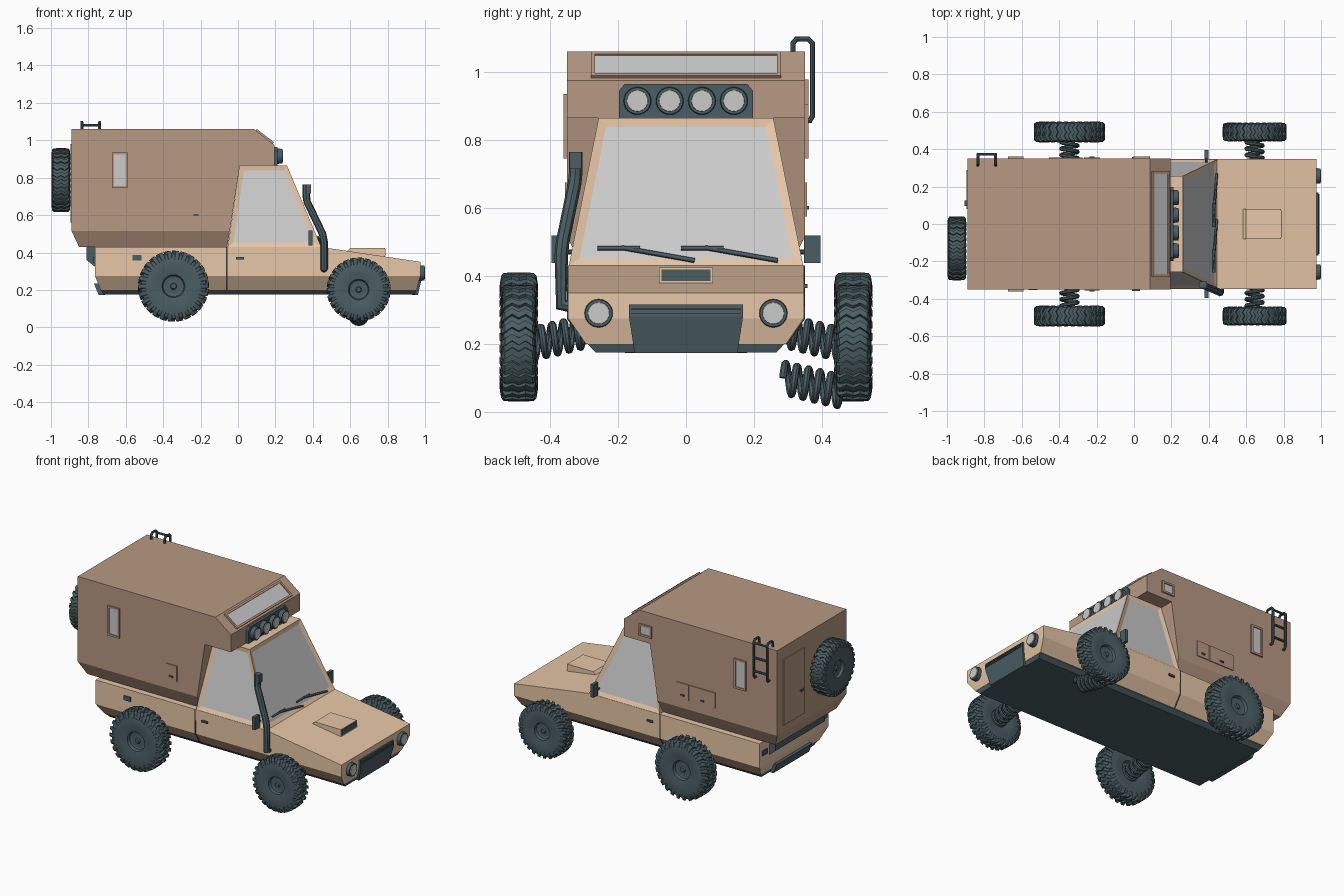
import bpy, bmesh, math
from mathutils import Vector, Matrix

if "Cube" in bpy.data.objects:
    bpy.data.objects.remove(bpy.data.objects["Cube"])


def mat(name, rgb):
    m = bpy.data.materials.new(name)
    m.diffuse_color = (*rgb, 1)
    m.use_nodes = True
    m.node_tree.nodes["Principled BSDF"].inputs["Base Color"].default_value = m.diffuse_color
    return m


TAN = mat("tan_paint", (0.80, 0.57, 0.39))
BROWN = mat("brown_paint", (0.48, 0.32, 0.23))
DARK = mat("dark_plastic", (0.07, 0.11, 0.125))
GLASS = mat("glass", (0.54, 0.54, 0.54))


def finish(name, bm, *mats, smooth=False):
    bmesh.ops.recalc_face_normals(bm, faces=bm.faces)
    me = bpy.data.meshes.new(name)
    bm.to_mesh(me)
    bm.free()
    for m in mats:
        me.materials.append(m)
    ob = bpy.data.objects.new(name, me)
    bpy.context.collection.objects.link(ob)
    if smooth:
        bpy.ops.object.select_all(action='DESELECT')
        ob.select_set(True)
        bpy.context.view_layer.objects.active = ob
        bpy.ops.object.shade_smooth_by_angle(angle=math.radians(35))
    return ob


def prism(name, pts, axis, a, b, m, crease=None, low=1.0):
    """Extrude a profile along x or y; below the crease height the sides taper to low."""
    bm = bmesh.new()
    place = (lambda p, d: (p[0], d, p[1])) if axis == 'y' else (lambda p, d: (d, p[0], p[1]))
    A = [bm.verts.new(place(p, a)) for p in pts]
    B = [bm.verts.new(place(p, b)) for p in pts]
    bm.faces.new(A)
    bm.faces.new(B)
    for i in range(len(pts)):
        j = (i + 1) % len(pts)
        bm.faces.new((A[i], A[j], B[j], B[i]))
    if crease:
        bmesh.ops.bisect_plane(bm, geom=bm.verts[:] + bm.edges[:] + bm.faces[:], dist=1e-5,
                               plane_co=(0, 0, crease), plane_no=(0, 0, 1))
        for v in bm.verts:
            if v.co.z < crease - 0.01:
                v.co.y *= low
    return finish(name, bm, m)


def plate(name, c, u, v, w, h, t, m):
    """Thin slab centred at c, spanned by u and v, standing out along u x v."""
    u, v = Vector(u).normalized(), Vector(v).normalized()
    R = Matrix((u, v, u.cross(v))).transposed().to_4x4()
    bm = bmesh.new()
    bmesh.ops.create_cube(bm, size=1, matrix=Matrix.Translation(c) @ R @ Matrix.Diagonal((w, h, 2 * t, 1)))
    return finish(name, bm, m)


def window(name, c, u, v, w, h, f=0.012):
    u, v, c = Vector(u), Vector(v), Vector(c)
    plate(name + "_glass", c, u, v, w - f, h - f, 0.004, GLASS)
    for s in (-1, 1):
        plate(name + "_frame_side", c + u * s * (w - f) / 2, u, v, f, h, 0.01, BROWN)
        plate(name + "_frame_rail", c + v * s * (h - f) / 2, u, v, w, f, 0.01, BROWN)


def tube(name, pts, r, m=DARK, res=2, smooth=True):
    cu = bpy.data.curves.new(name, 'CURVE')
    cu.dimensions = '3D'
    cu.bevel_depth, cu.bevel_resolution, cu.use_fill_caps = r, res, True
    sp = cu.splines.new('POLY')
    sp.points.add(len(pts) - 1)
    for p, q in zip(sp.points, pts):
        p.co = (*q, 1)
    tmp = bpy.data.objects.new(name + "_path", cu)
    bpy.context.collection.objects.link(tmp)
    me = bpy.data.meshes.new_from_object(tmp.evaluated_get(bpy.context.evaluated_depsgraph_get()))
    bpy.data.objects.remove(tmp)
    bm = bmesh.new()
    bm.from_mesh(me)
    bpy.data.meshes.remove(me)
    for f in bm.faces:
        f.material_index = 0
    return finish(name, bm, m, smooth=smooth)


def disc(name, x, y, z, r, d, m):
    bm = bmesh.new()
    M = Matrix.Translation((x, y, z)) @ Matrix.Rotation(math.pi / 2, 4, 'Y')
    bmesh.ops.create_cone(bm, cap_ends=True, segments=24, radius1=r, radius2=r * 0.93, depth=d, matrix=M)
    return finish(name, bm, m, smooth=True)


def lamp(name, x, y, z, r):
    disc(name + "_housing", x, y, z, r, 0.04, DARK)
    disc(name + "_lens", x + 0.017, y, z, r * 0.78, 0.014, GLASS)


X, Y, Z = Vector((1, 0, 0)), Vector((0, 1, 0)), Vector((0, 0, 1))

# Lower body, chassis and camper box
prism("lower_body", [(-.735, .2), (-.765, .275), (-.765, .43), (.44, .43), (.975, .35), (.975, .275), (.955, .2)],
      'y', -.347, .347, TAN, .275, .85)
prism("chassis", [(-.72, .175), (-.735, .205), (.955, .205), (.945, .175)], 'y', -.29, .29, DARK, .2, .92)
prism("camper_box", [(-.85, .43), (-.89, .515), (-.89, 1.06), (.085, 1.06), (.195, .975), (.195, .865),
                     (.01, .865), (-.057, .43)], 'y', -.35, .35, BROWN, .515, .88)

# Cabin with inset windscreen and side windows
bm = bmesh.new()
lo = [bm.verts.new(p) for p in [(-.055, -.345, .43), (.445, -.345, .43), (.445, .345, .43), (-.055, .345, .43)]]
hi = [bm.verts.new(p) for p in [(.01, -.257, .865), (.262, -.257, .865), (.262, .257, .865), (.01, .257, .865)]]
bm.faces.new(lo)
bm.faces.new(hi)
sides = [bm.faces.new((lo[i], lo[(i + 1) % 4], hi[(i + 1) % 4], hi[i])) for i in range(4)]
bmesh.ops.recalc_face_normals(bm, faces=bm.faces)
bmesh.ops.inset_individual(bm, faces=sides[:2] + sides[2:3], thickness=.026, depth=-.008, use_even_offset=True)
for f in sides[:3]:
    f.material_index = 1
finish("cabin", bm, TAN, GLASS)

# Camper windows, hatches and rear door
window("left_window", (-.632, .35, .84), -X, Z, .085, .19)
window("right_window", (-.632, -.35, .84), X, Z, .085, .19)
window("small_window", (.04, .35, .94), -X, Z, .09, .075)
window("front_skylight", (.14, 0, 1.0175), Y, Vector((-.791, 0, .611)), .56, .115)
for s, x, w in ((-1, -.225, .08), (1, -.225, .085), (1, -.365, .18)):
    plate("hatch", (x, s * .35, .625), X * -s, Z, w, .1, .006, BROWN)
    plate("hatch_handle", (x, s * .356, .60), X * -s, Z, .025, .01, .006, DARK)
plate("rear_door", (-.89, .185, .77), -Y, Z, .21, .42, .006, BROWN)
plate("rear_door_handle", (-.896, .11, .72), -Y, Z, .03, .012, .01, DARK)

# Ladder on the rear of the left side
for x in (-.835, -.74):
    tube("ladder_rail", [(x, .315, 1.04), (x, .315, 1.085), (x, .325, 1.097), (x, .36, 1.097), (x, .372, 1.085),
                         (x, .372, .87), (x, .365, .857), (x, .34, .855)], .008)
for z in (.90, .985, 1.08):
    tube("ladder_rung", [(-.835, .372, z), (-.74, .372, z)], .007)

# Roof light bar and headlights
prism("light_bar", [(-.197, .86), (.197, .86), (.197, .945), (.18, .965), (-.18, .965), (-.197, .945)],
      'x', .18, .212, DARK)
for y in (-.143, -.048, .047, .141):
    lamp("roof_lamp", .217, y, .915, .042)
for y in (-.257, .257):
    lamp("headlight", .976, y, .29, .043)

# Grille, bonnet scoop, rear step and rear plate
prism("grille", [(.94, .315), (.985, .315), (.987, .28), (.962, .173), (.93, .173)], 'y', -.168, .168, DARK, .28, .9)
for z in (.288, .302):
    plate("grille_slat", (.985, 0, z), Y, Z, .32, .005, .006, DARK)
prism("bonnet_scoop", [(.575, .40), (.60, .424), (.785, .424), (.785, .37), (.575, .37)], 'y', -.08, .08, TAN)
plate("scoop_intake", (.785, 0, .402), Y, Z, .145, .034, .003, DARK)
prism("rear_step", [(-.76, .43), (-.81, .43), (-.81, .36), (-.76, .32)], 'y', -.25, .25, DARK)
prism("rear_plate", [(-.75, .235), (-.77, .235), (-.745, .173), (-.71, .173)], 'y', -.18, .18, DARK)

# Door gaps, handles, mirrors, fuel cap
for s in (-1, 1):
    tube("door_gap", [(-.06, s * .346, .43), (-.06, s * .347, .275), (-.06, s * .295, .2)], .004)
    plate("door_handle", (.01, s * .347, .37), X * -s, Z, .042, .012, .01, DARK)
    plate("mirror", (.388, s * .372, .478), Y, Z, .048, .082, .01, DARK)
    tube("mirror_arm", [(.385, s * .31, .47), (.388, s * .37, .47)], .007)
    plate("tail_lamp", (-.765, s * .3, .36), -Y, Z, .05, .03, .008, DARK)
plate("fuel_cap", (-.54, -.347, .372), X, Z, .048, .028, .007, DARK)

# Raised air intake
tube("air_intake", [(.46, -.33, .31), (.46, -.367, .315), (.46, -.367, .46), (.452, -.363, .50), (.37, -.328, .67),
                    (.365, -.325, .70), (.365, -.325, .765)], .02)
plate("air_intake_mouth", (.372, -.325, .74), Y, Z, .036, .05, .018, DARK)


# Windscreen wipers
def on_screen(y, z):
    return (.445 - (z - .43) * .421 + .004, y, z)


for y in (-.26, -.015):
    tube("wiper_blade", [on_screen(y, .481), on_screen(y + .125, .481)], .007, res=0, smooth=False)
    tube("wiper_arm", [on_screen(y + .07, .483), on_screen(y + .285, .445)], .007, res=0, smooth=False)

# Wheel: turned tyre with hub plus chevron tread lugs
half = [(0, .034), (.012, .034), (.016, .026), (.04, .022), (.05, .026), (.055, .043), (.09, .049), (.135, .049),
        (.155, .043), (.162, .03)]
prof = half + [(r, -y) for r, y in reversed(half)]
bm = bmesh.new()
vs = [bm.verts.new((r, y, 0)) for r, y in prof]
es = [bm.edges.new(p) for p in zip(vs, vs[1:])]
bmesh.ops.spin(bm, geom=vs + es, axis=(0, 1, 0), cent=(0, 0, 0), angle=2 * math.pi, steps=40)
bmesh.ops.remove_doubles(bm, verts=bm.verts, dist=1e-5)
stations = [(-.051, .13, .136, 0), (-.047, .148, .162, 0), (-.04, .155, .17, .02), (-.02, .155, .171, .1),
            (0, .155, .171, .03), (.02, .155, .171, .1), (.04, .155, .17, .02), (.047, .148, .162, 0),
            (.051, .13, .136, 0)]
for k in range(26):
    prev = None
    for y, ri, ro, off in stations:
        a = k * 2 * math.pi / 26 + off
        ring = [bm.verts.new((r * math.cos(a + d), y, r * math.sin(a + d)))
                for r, d in ((ri, -.075), (ro, -.06), (ro, .06), (ri, .075))]
        if prev:
            for i in range(4):
                bm.faces.new((prev[i], prev[(i + 1) % 4], ring[(i + 1) % 4], ring[i]))
        else:
            bm.faces.new(ring)
        prev = ring
    bm.faces.new(prev)
wheel = finish("spare_wheel", bm, DARK, smooth=True)
wheel.location = (-.947, -.13, .787)
wheel.rotation_euler.z = math.pi / 2
for name, x, z, k in (("front", .645, .202, 1), ("rear", -.345, .22, 1.11)):
    for s, side in ((-1, "right"), (1, "left")):
        w = bpy.data.objects.new(f"{name}_wheel_{side}", wheel.data)
        w.location, w.scale = (x, s * .492, z), (k, k, k)
        bpy.context.collection.objects.link(w)

        # Coil spring; the front left one hangs low
        zc = .078 if (name, s) == ("front", 1) else .217
        n, turns = 90, 5.5
        pts = []
        for i in range(n + 1):
            t = i / n
            a = t * turns * 2 * math.pi
            pts.append((x + .044 * math.cos(a), s * (.285 + .185 * t), zc + .022 - .044 * t + .044 * math.sin(a)))
        tube(f"{name}_spring_{side}", pts, .011)
